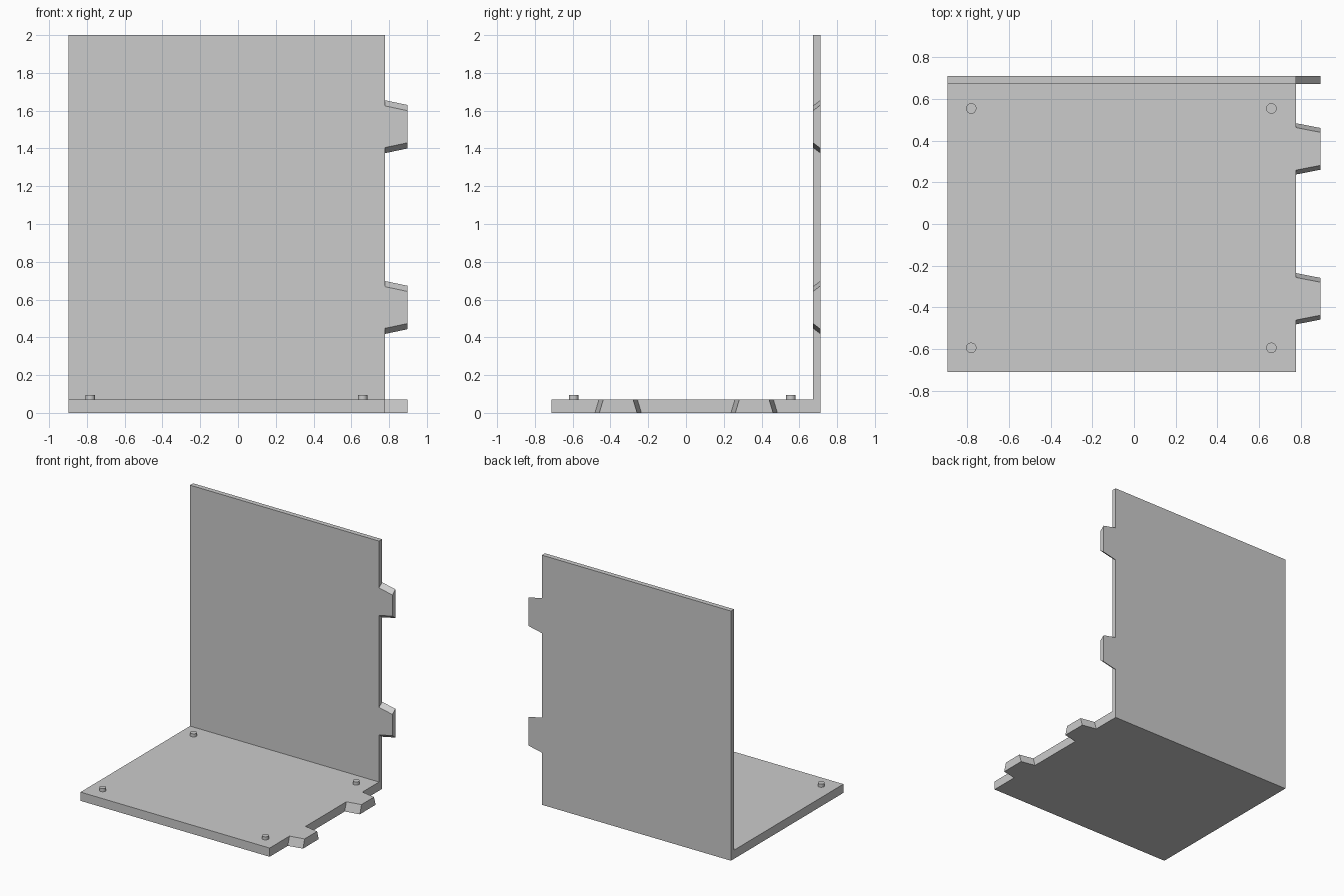
import bpy
import bmesh
from mathutils import Vector

cube = bpy.data.objects.get("Cube")
if cube:
    bpy.data.objects.remove(cube, do_unlink=True)

LEFT, EDGE, TIP = -0.897, 0.779, 0.897   # panel edges and tab tip along x
DEPTH, INNER, FLOOR = 0.712, 0.673, 0.07  # back face, wall front, base top

grey = bpy.data.materials.new("light_grey")
grey.use_nodes = True
grey.diffuse_color = (0.6, 0.6, 0.6, 1)
grey.node_tree.nodes["Principled BSDF"].inputs["Base Color"].default_value = (0.6, 0.6, 0.6, 1)


def finish(name, bm):
    bmesh.ops.recalc_face_normals(bm, faces=bm.faces)
    mesh = bpy.data.meshes.new(name)
    bm.to_mesh(mesh)
    bm.free()
    mesh.materials.append(grey)
    obj = bpy.data.objects.new(name, mesh)
    bpy.context.collection.objects.link(obj)
    return obj


# Base and upright wall: one L profile pulled along x
bm = bmesh.new()
profile = [(-DEPTH, 0), (DEPTH, 0), (DEPTH, 2), (INNER, 2), (INNER, FLOOR), (-DEPTH, FLOOR)]
face = bm.faces.new([bm.verts.new((LEFT, y, z)) for y, z in profile])
pulled = bmesh.ops.extrude_face_region(bm, geom=[face])["geom"]
bmesh.ops.translate(bm, vec=(EDGE - LEFT, 0, 0),
                    verts=[v for v in pulled if isinstance(v, bmesh.types.BMVert)])
finish("l_shaped_panel", bm)


def add_tab(name, center, along, outer, inner, half, taper, flare):
    """Tab narrowing towards its tip, wider on its outer face than on its inner one."""
    bm = bmesh.new()
    ends = []
    for x, shrink in ((EDGE, 0), (TIP, taper)):
        wide, narrow = half - shrink, half - flare - shrink
        corners = [(-wide, outer), (wide, outer), (narrow, inner), (-narrow, inner)]
        ends.append([bm.verts.new(Vector((x, 0, 0)) + along * (center + s) + level)
                     for s, level in corners])
    root, tip = ends
    bm.faces.new(tip)
    bm.faces.new(root[::-1])
    for i in range(4):
        j = (i + 1) % 4
        bm.faces.new((root[i], root[j], tip[j], tip[i]))
    finish(name, bm)


# Dovetail tabs on the wall and base edges
for name, center in (("lower", 0.558), ("upper", 1.515)):
    add_tab(name + "_wall_tab", center, Vector((0, 0, 1)), Vector((0, DEPTH, 0)),
            Vector((0, INNER, 0)), 0.14, 0.025, 0.03)
for name, center in (("front", -0.359), ("back", 0.361)):
    add_tab(name + "_base_tab", center, Vector((0, 1, 0)), Vector((0, 0, 0)),
            Vector((0, 0, FLOOR)), 0.123, 0.023, 0.021)

# Small round pegs on the base corners
for side, x in (("right", -0.782), ("left", 0.66)):
    for end, y in (("front", -0.595), ("back", 0.555)):
        bm = bmesh.new()
        bmesh.ops.create_cone(bm, cap_ends=True, segments=32, radius1=0.025,
                              radius2=0.025, depth=0.035)
        bmesh.ops.translate(bm, verts=bm.verts, vec=(x, y, 0.0775))
        peg = finish(f"{end}_{side}_peg", bm)
        bpy.ops.object.select_all(action="DESELECT")
        peg.select_set(True)
        bpy.context.view_layer.objects.active = peg
        bpy.ops.object.shade_smooth_by_angle()
